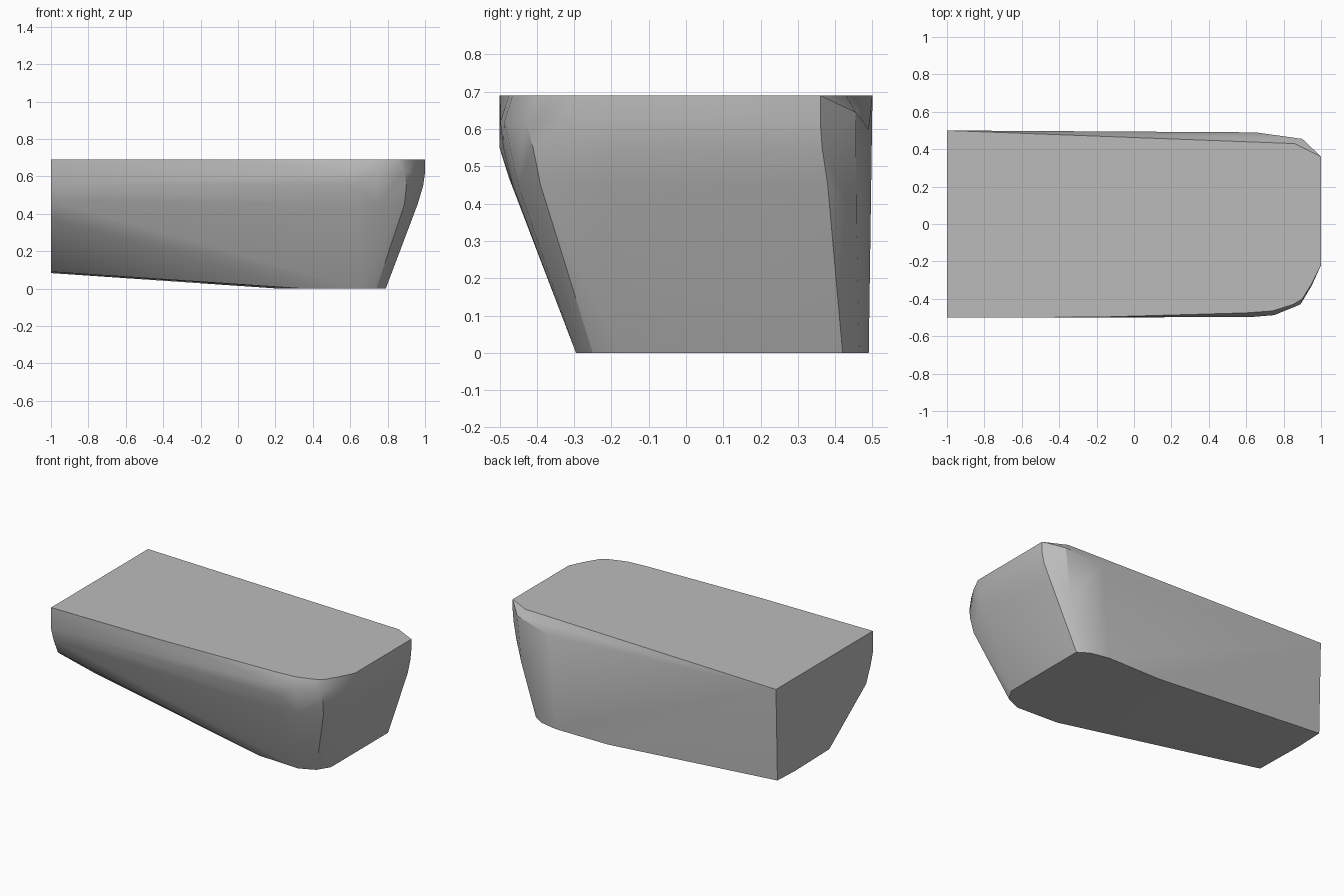
import bpy
import bmesh
import math

default_cube = bpy.data.objects.get("Cube")
if default_cube:
    bpy.data.objects.remove(default_cube, do_unlink=True)


def make_material(name, colour):
    material = bpy.data.materials.new(name)
    material.use_nodes = True
    material.diffuse_color = colour
    material.node_tree.nodes["Principled BSDF"].inputs["Base Color"].default_value = colour
    return material


def level(height, outline):
    """Place a horizontal (x, y) outline at a height."""
    return [(x, y, height) for x, y in outline]


def skin(name, points, material):
    """Wrap a tight convex skin around guide points, merging flat areas."""
    mesh = bpy.data.meshes.new(name)
    bm = bmesh.new()
    for point in points:
        bm.verts.new(point)
    hull = bmesh.ops.convex_hull(bm, input=bm.verts[:])
    unused = {g for g in hull["geom_interior"] + hull["geom_unused"]
              if isinstance(g, bmesh.types.BMVert)}
    bmesh.ops.delete(bm, geom=list(unused), context="VERTS")
    bmesh.ops.dissolve_limit(bm, angle_limit=math.radians(0.5),
                             verts=bm.verts[:], edges=bm.edges[:])
    bmesh.ops.recalc_face_normals(bm, faces=bm.faces[:])
    bm.to_mesh(mesh)
    bm.free()
    mesh.materials.append(material)
    body = bpy.data.objects.new(name, mesh)
    bpy.context.collection.objects.link(body)
    return body


# Flat left end: (y, z) profile with a rounded front underside
end_profile = [(0.5, 0.69), (0.485, 0.09), (0.3, 0.083), (-0.05, 0.09),
               (-0.43, 0.37), (-0.475, 0.47), (-0.5, 0.55), (-0.5, 0.69)]
points = [(-1, y, z) for y, z in end_profile]

# Flat foot, sloping up towards the left end
points += level(0, [(0.22, 0.49), (0.6, 0.49), (0.72, 0.465), (0.79, 0.42),
                    (0.79, -0.17), (0.74, -0.25), (0.64, -0.295), (0.35, -0.28)])

# Flared front and right walls with a rounded corner
points += level(0.45, [(0.96, 0.38), (0.96, -0.2), (0.89, -0.39),
                       (0.75, -0.45), (0.62, -0.465)])
points += level(0.55, [(0.99, 0.365), (0.99, -0.21), (0.9, -0.41), (0.62, -0.49)])
points += level(0.62, [(1, 0.36), (1, -0.215), (0.95, -0.33), (0.89, -0.43),
                       (0.75, -0.487), (0.62, -0.498)])

# Rear right corner
points += [(0.87, 0.457, 0.35), (0.9, 0.455, 0.645), (0.65, 0.49, 0.6)]

# Flat top rim
points += level(0.69, [(0.86, 0.43), (1, 0.36), (1, -0.22), (0.95, -0.32),
                       (0.9, -0.4), (0.85, -0.43), (0.74, -0.465),
                       (0.6, -0.475), (-0.2, -0.498)])

grey = make_material("plain grey", (0.5, 0.5, 0.5, 1))
block = skin("tapered_block", points, grey)

# Soft walls, crisp rims
bpy.ops.object.select_all(action="DESELECT")
block.select_set(True)
bpy.context.view_layer.objects.active = block
bpy.ops.object.shade_smooth_by_angle(angle=math.radians(30))
